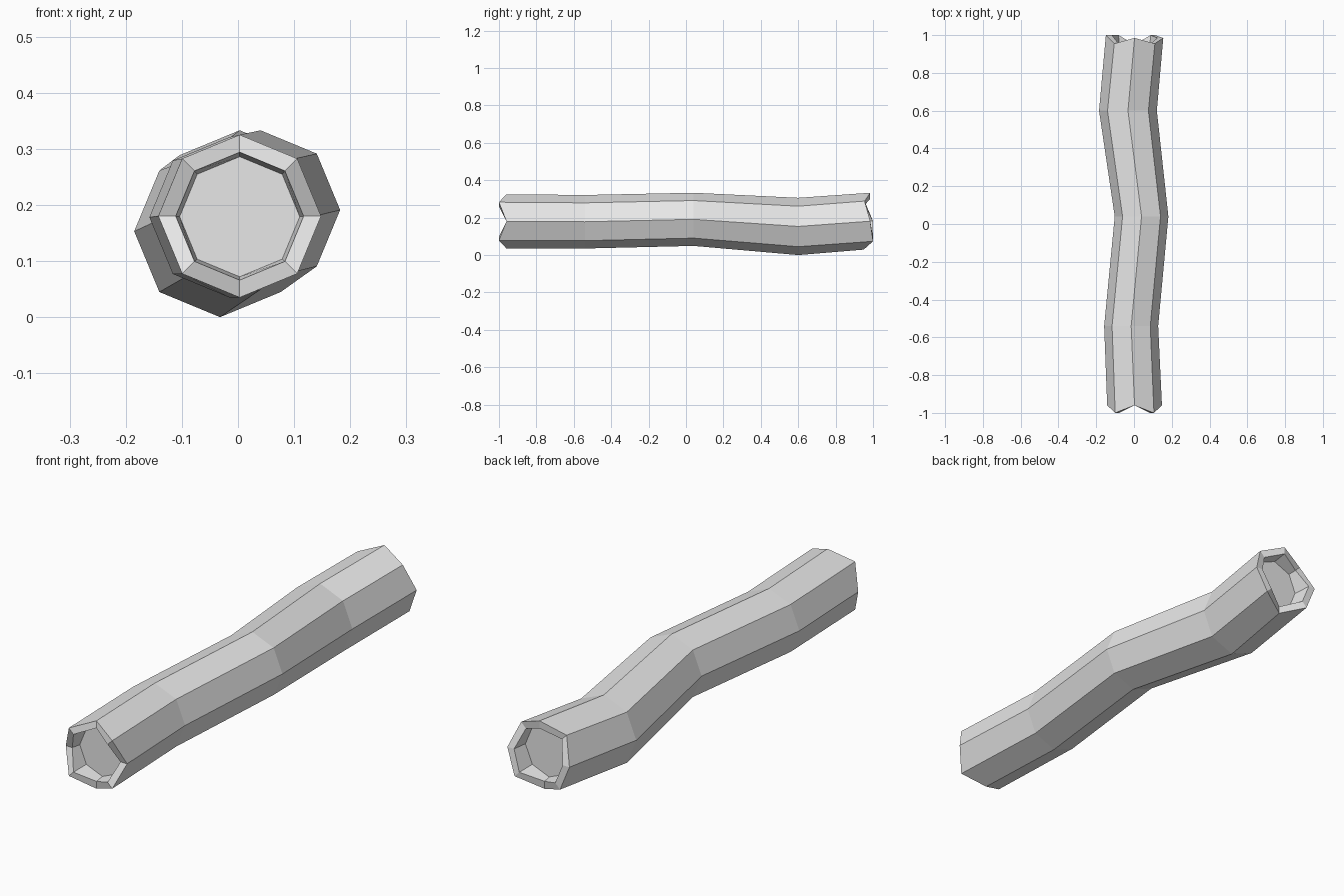
import bpy, bmesh, math

if "Cube" in bpy.data.objects:
    bpy.data.objects.remove(bpy.data.objects["Cube"])

SIDES = 8
grey = bpy.data.materials.new("pale_grey")
grey.diffuse_color = (0.8, 0.8, 0.8, 1)
grey.use_nodes = True
grey.node_tree.nodes["Principled BSDF"].inputs["Base Color"].default_value = grey.diffuse_color

# Jagged ends: y of each corner, starting at +x and turning towards +z
front_y = [-0.96, -1.0] * 4
back_y = [0.985, 0.955, 0.985, 0.955, 1.0, 1.0, 0.95, 1.0]

# Rings from front hollow to back hollow: centre x, centre z, radius, y
rings = [
    (0.003, 0.179, 0.107, -0.92),
    (0.003, 0.180, 0.114, front_y),
    (0.003, 0.180, 0.145, front_y),
    (-0.015, 0.178, 0.143, -0.54),
    (0.040, 0.191, 0.142, 0.04),
    (-0.032, 0.153, 0.153, 0.60),
    (0.003, 0.181, 0.152, back_y),
    (0.003, 0.181, 0.120, back_y),
    (0.003, 0.180, 0.112, 0.92),
]

bm = bmesh.new()
loops = []
for cx, cz, r, y in rings:
    loop = []
    for i in range(SIDES):
        a = math.tau * i / SIDES
        yi = y[i] if isinstance(y, list) else y
        loop.append(bm.verts.new((cx + r * math.cos(a), yi, cz + r * math.sin(a))))
    loops.append(loop)

# Bark, rims and hollow walls
for a, b in zip(loops, loops[1:]):
    for i in range(SIDES):
        j = (i + 1) % SIDES
        bm.faces.new((a[i], a[j], b[j], b[i]))
# Recessed end discs
bm.faces.new(loops[0])
bm.faces.new(loops[-1])
bmesh.ops.recalc_face_normals(bm, faces=bm.faces)

mesh = bpy.data.meshes.new("crooked_log")
bm.to_mesh(mesh)
bm.free()
mesh.materials.append(grey)
log = bpy.data.objects.new("crooked_log", mesh)
bpy.context.collection.objects.link(log)
